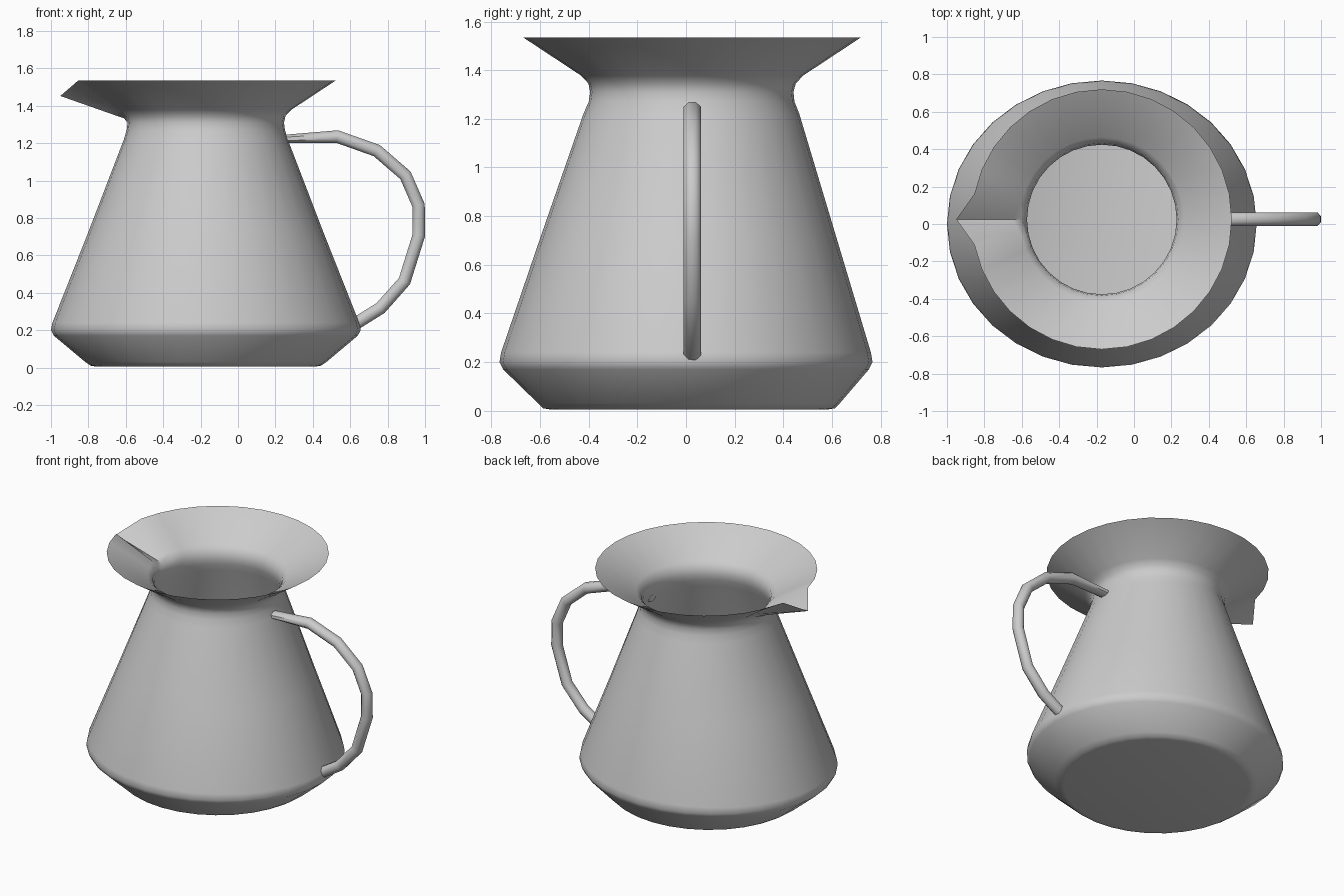
import bpy, bmesh
from math import sin, cos, pi, radians
from mathutils import Vector

if "Cube" in bpy.data.objects:
    bpy.data.objects.remove(bpy.data.objects["Cube"])

SIDES = 32


def finish(bm, name, angle):
    bmesh.ops.recalc_face_normals(bm, faces=bm.faces)
    mesh = bpy.data.meshes.new(name)
    bm.to_mesh(mesh)
    bm.free()
    ob = bpy.data.objects.new(name, mesh)
    bpy.context.collection.objects.link(ob)
    bpy.ops.object.select_all(action='DESELECT')
    ob.select_set(True)
    bpy.context.view_layer.objects.active = ob
    bpy.ops.object.shade_smooth_by_angle(angle=radians(angle))
    return ob


def skin(name, rings, angle):
    """Bridge successive rings of points and cap both ends."""
    bm = bmesh.new()
    loops = [[bm.verts.new(p) for p in ring] for ring in rings]
    n = len(loops[0])
    for a, b in zip(loops, loops[1:]):
        for i in range(n):
            j = (i + 1) % n
            bm.faces.new((a[i], a[j], b[j], b[i]))
    bm.faces.new(loops[0][::-1])
    bm.faces.new(loops[-1])
    return finish(bm, name, angle)


def body_ring(rx, ry, cy, z, spout=None):
    ring = []
    for i in range(SIDES):
        a = 2 * pi * i / SIDES
        ring.append((-0.172 + rx * cos(a), cy + ry * sin(a), z))
    if spout:  # pull the single spout column out and down
        ring[SIDES // 2] = (spout[0], cy, spout[1])
    return ring


# body: radius x, radius y, centre y, height, spout point (x, z)
outer = [
    (0.585, 0.57, 0.012, 0.005, None),
    (0.615, 0.60, 0.012, 0.010, None),
    (0.645, 0.62, 0.012, 0.030, None),
    (0.812, 0.752, 0.0, 0.170, None),
    (0.828, 0.767, 0.0, 0.200, None),
    (0.820, 0.760, 0.0, 0.240, None),
    (0.630, 0.606, 0.01, 0.720, None),
    (0.438, 0.444, 0.022, 1.220, None),
    (0.423, 0.423, 0.023, 1.270, None),
    (0.418, 0.418, 0.024, 1.310, None),
    (0.426, 0.426, 0.025, 1.345, (-0.61, 1.333)),
    (0.457, 0.457, 0.025, 1.378, (-0.66, 1.350)),
    (0.695, 0.695, 0.025, 1.535, (-0.95, 1.452)),
]
# the inner wall follows the outer one back down, slightly inset
inner = []
for rx, ry, cy, z, sp in reversed(outer[3:-1]):
    lift = 0.012 if z > 1.33 else 0.0
    s = (sp[0] + 0.01, sp[1] + 0.014) if sp else None
    inner.append((rx - 0.018, ry - 0.018, cy, z + lift, s))
inner.append((0.63, 0.60, 0.012, 0.045, None))
skin("pitcher_body", [body_ring(*r) for r in outer + inner], 40)

# handle: octagonal tube along a path in the xz plane
path = [(0.24, 1.222), (0.53, 1.235), (0.742, 1.16), (0.895, 1.028),
        (0.965, 0.868), (0.967, 0.708), (0.89, 0.462), (0.762, 0.318),
        (0.63, 0.236)]
pts = [Vector((x, 0.026, z)) for x, z in path]
side = Vector((0, 1, 0))
rings = []
for k, p in enumerate(pts):
    d_in = (p - pts[k - 1]).normalized() if k else (pts[1] - p).normalized()
    d_out = (pts[k + 1] - p).normalized() if k < len(pts) - 1 else d_in
    normal = side.cross((d_in + d_out).normalized())
    r = 0.022 if k == 0 else 0.034
    rings.append([p + side * 0.036 * cos(pi * (i + 0.5) / 4) / cos(pi / 8)
                  + normal * r * sin(pi * (i + 0.5) / 4) / cos(pi / 8)
                  for i in range(8)])
skin("handle", rings, 50)
